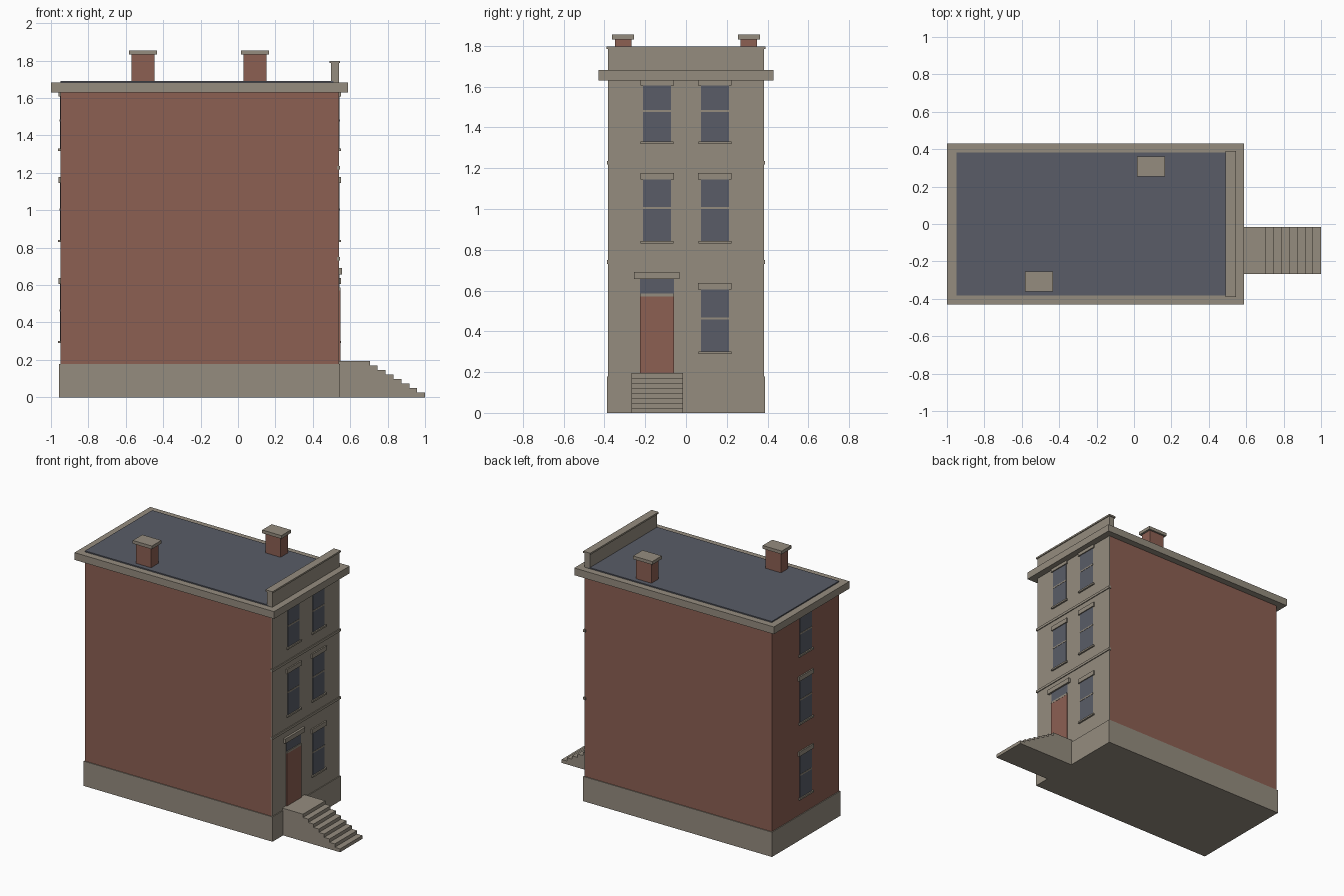
import bpy
import bmesh

cube = bpy.data.objects.get("Cube")
if cube:
    bpy.data.objects.remove(cube, do_unlink=True)


def material(name, rgb):
    m = bpy.data.materials.new(name)
    m.use_nodes = True
    m.diffuse_color = (*rgb, 1)
    m.node_tree.nodes["Principled BSDF"].inputs["Base Color"].default_value = (*rgb, 1)
    return m


STONE = material("stone", (0.30, 0.265, 0.212))
BRICK = material("brick", (0.262, 0.115, 0.086))
SLATE = material("slate", (0.10, 0.108, 0.135))


def finish(name, bm, mat):
    bmesh.ops.recalc_face_normals(bm, faces=bm.faces)
    mesh = bpy.data.meshes.new(name)
    bm.to_mesh(mesh)
    bm.free()
    mesh.materials.append(mat)
    obj = bpy.data.objects.new(name, mesh)
    bpy.context.collection.objects.link(obj)
    return obj


def box(name, x, y, z, mat):
    """Box from (low, high) ranges along each axis."""
    bm = bmesh.new()
    bmesh.ops.create_cube(bm, size=1)
    for v in bm.verts:
        v.co = [r[0] if c < 0 else r[1] for c, r in zip(v.co, (x, y, z))]
    return finish(name, bm, mat)


FRONT, BACK, HALF = 0.54, -0.95, 0.382


def on_wall(wall, depth):
    """X range of a part standing out from the street or rear wall."""
    return (wall - 0.01, wall + depth) if wall > 0 else (wall - depth, wall + 0.01)


def window(name, wall, y, bottom, top, bar):
    w = 0.068
    box(name + "_glass", on_wall(wall, 0.003), (y - w, y + w), (bottom, top), SLATE)
    box(name + "_bar", on_wall(wall, 0.005), (y - w, y + w), (bar - 0.005, bar + 0.005), STONE)
    box(name + "_lintel", on_wall(wall, 0.010), (y - 0.082, y + 0.082), (top, top + 0.032), STONE)
    box(name + "_sill", on_wall(wall, 0.012), (y - 0.08, y + 0.08), (bottom - 0.01, bottom + 0.002), STONE)


# Main walls, stone facing and base
box("brick_walls", (BACK, FRONT - 0.004), (-HALF, HALF), (0.01, 1.64), BRICK)
box("stone_facade", (FRONT - 0.004, FRONT), (-HALF, HALF), (0.01, 1.64), STONE)
box("base", (BACK - 0.006, FRONT + 0.006), (-0.388, 0.388), (0, 0.178), STONE)

# Roof, cornice and street parapet
box("cornice", (-1, 0.588), (-0.43, 0.43), (1.63, 1.682), STONE)
box("roof", (BACK, 0.51), (-HALF, HALF), (1.66, 1.69), SLATE)
box("parapet", (0.497, FRONT), (-HALF, HALF), (1.67, 1.79), STONE)
box("parapet_cap", (0.49, 0.546), (-0.389, 0.389), (1.786, 1.798), STONE)

# Chimneys
for side, x, y in (("right", -0.508, -0.308), ("left", 0.091, 0.308)):
    box(side + "_chimney", (x - 0.061, x + 0.061), (y - 0.041, y + 0.041), (1.67, 1.84), BRICK)
    box(side + "_chimney_cap", (x - 0.076, x + 0.076), (y - 0.054, y + 0.054), (1.832, 1.855), STONE)

# Floor bands across the facade
for i, z in enumerate((0.74, 1.227)):
    box(f"floor_band_{i + 1}", (0.53, FRONT + 0.006), (-0.388, 0.388), (z - 0.009, z + 0.009), STONE)

# Windows, storey by storey
storeys = ((0.30, 0.605, 0.464), (0.84, 1.145, 1.005), (1.328, 1.607, 1.48))
for i, (bottom, top, bar) in enumerate(storeys):
    window(f"facade_window_{i + 1}_left", FRONT, 0.142, bottom, top, bar)
    if i > 0:
        window(f"facade_window_{i + 1}_right", FRONT, -0.142, bottom, top, bar)
    window(f"rear_window_{i + 1}", BACK, 0, bottom, top, bar)

# Street door with light above
DOOR = (-0.226, -0.06)
box("door", on_wall(FRONT, 0.008), DOOR, (0.18, 0.572), BRICK)
box("door_bar", on_wall(FRONT, 0.009), DOOR, (0.572, 0.586), STONE)
box("door_light", on_wall(FRONT, 0.004), DOOR, (0.586, 0.657), SLATE)
box("door_lintel", on_wall(FRONT, 0.016), (-0.255, -0.032), (0.657, 0.69), STONE)

# Entrance steps: stepped profile extruded sideways
STEPS, TOP, LANDING = 8, 0.195, 0.705
rise, run = TOP / STEPS, (1 - LANDING) / (STEPS - 1)
profile = [(0.53, 0), (0.53, TOP)]
for i in range(STEPS):
    x = LANDING + i * run
    profile += [(x, TOP - i * rise), (x, TOP - (i + 1) * rise)]
bm = bmesh.new()
face = bm.faces.new([bm.verts.new((x, -0.268, z)) for x, z in profile])
side = bmesh.ops.extrude_face_region(bm, geom=[face])
moved = [g for g in side["geom"] if isinstance(g, bmesh.types.BMVert)]
bmesh.ops.translate(bm, verts=moved, vec=(0, 0.253, 0))
finish("entrance_steps", bm, STONE)
